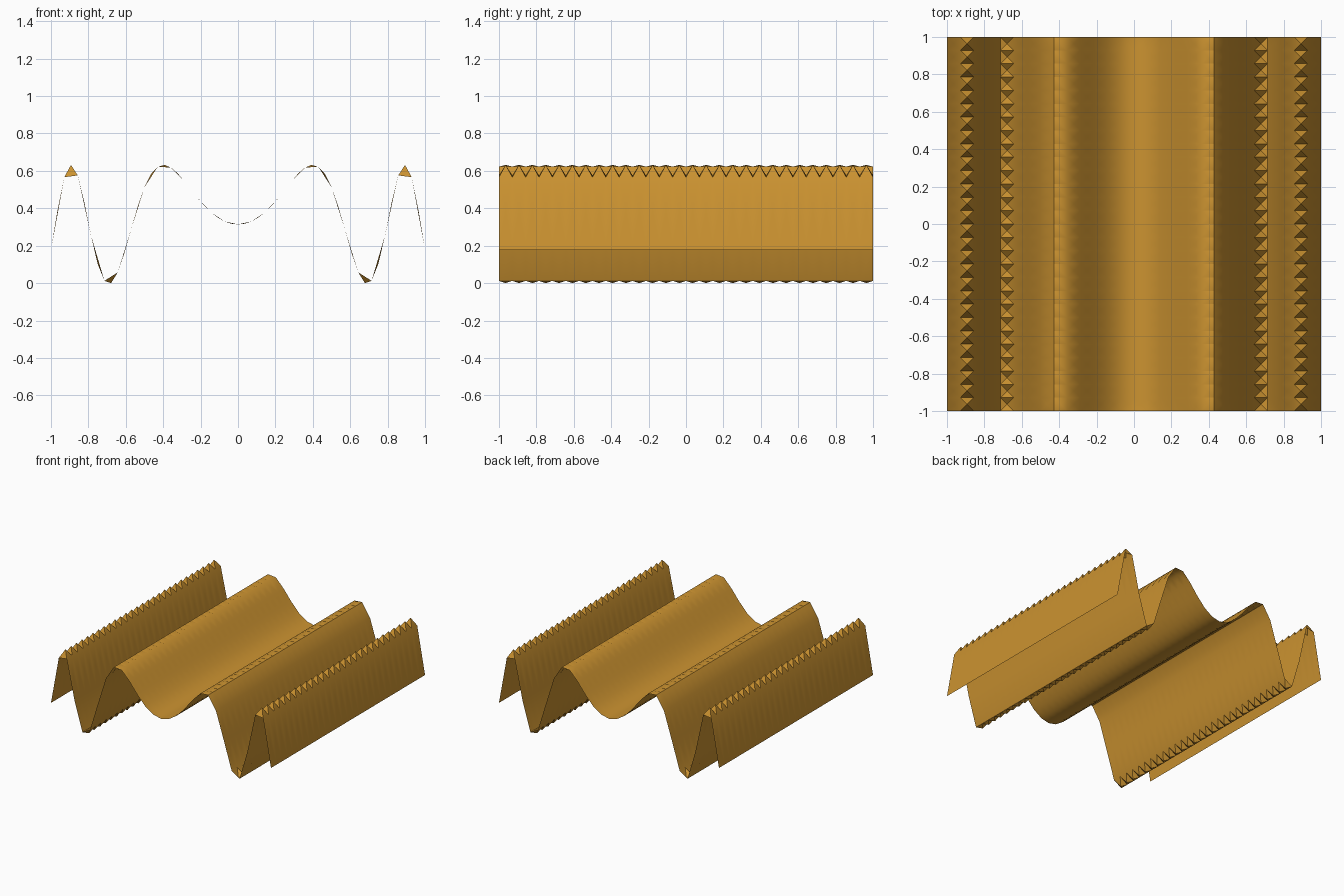
import bpy
import bmesh
import math

cube = bpy.data.objects.get("Cube")
if cube:
    bpy.data.objects.remove(cube, do_unlink=True)

CELLS = 28  # square cells along each side


def wave(x):
    """Ripple that tightens towards both sides."""
    return math.sin((math.pi * x) ** 2) / math.pi


# Ochre material
ochre = bpy.data.materials.new("ochre")
ochre.use_nodes = True
colour = (0.6, 0.29, 0.03, 1)
ochre.diffuse_color = colour
ochre.node_tree.nodes["Principled BSDF"].inputs["Base Color"].default_value = colour

# Rippled sheet: a grid whose cells each fan out from a centre point
bm = bmesh.new()
bmesh.ops.create_grid(bm, x_segments=CELLS, y_segments=CELLS, size=1)
bmesh.ops.poke(bm, faces=bm.faces[:])
for v in bm.verts:
    v.co.z = wave(v.co.x)

# Stand the lowest points on the ground
lowest = min(v.co.z for v in bm.verts)
for v in bm.verts:
    v.co.z -= lowest

mesh = bpy.data.meshes.new("rippled_sheet")
bm.to_mesh(mesh)
bm.free()
mesh.materials.append(ochre)
sheet = bpy.data.objects.new("rippled_sheet", mesh)
bpy.context.collection.objects.link(sheet)

# Smooth slopes, sharp ridge teeth
bpy.ops.object.select_all(action="DESELECT")
sheet.select_set(True)
bpy.context.view_layer.objects.active = sheet
bpy.ops.object.shade_smooth_by_angle(angle=math.radians(30))
